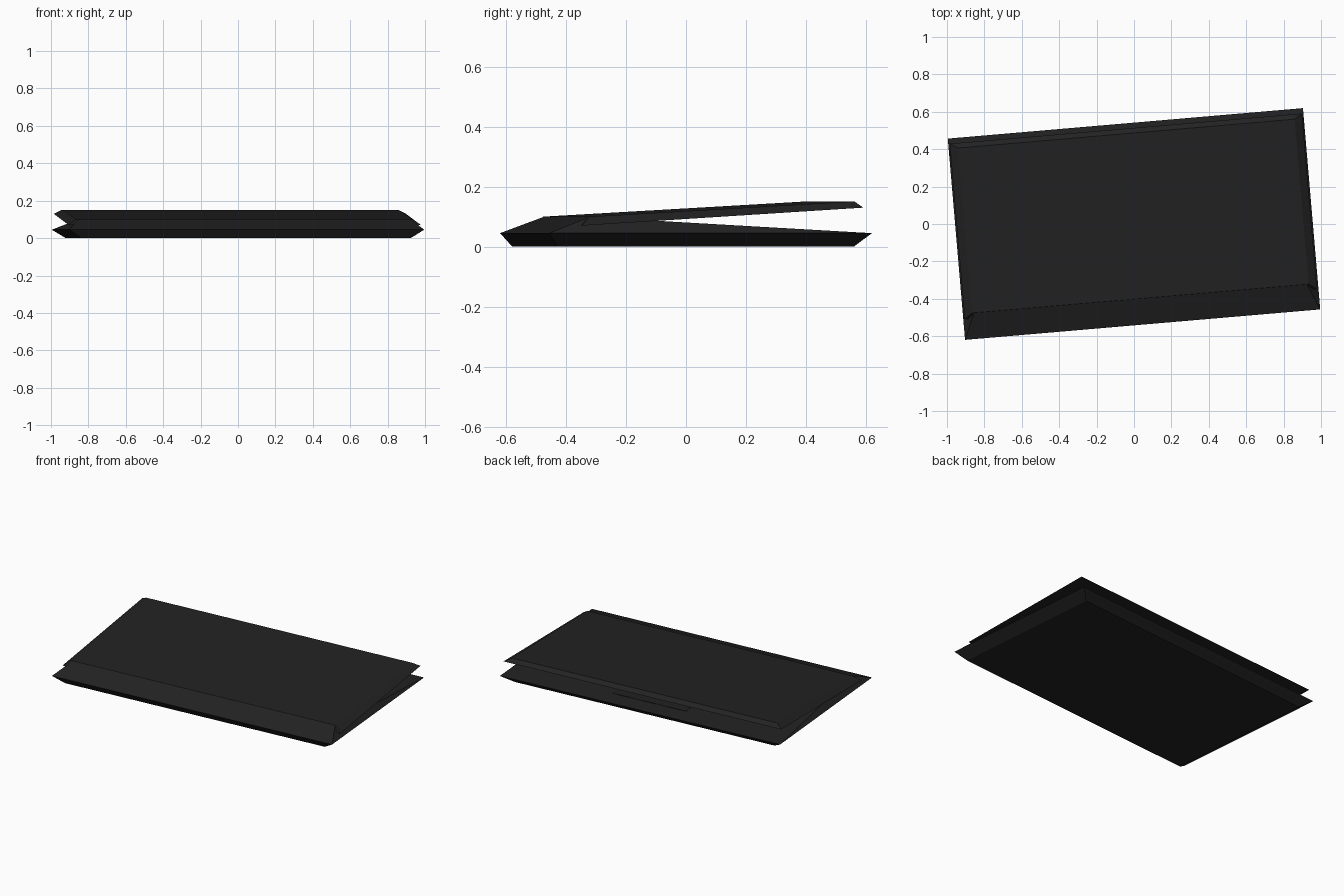
import bpy, bmesh, math
from mathutils import Matrix

if "Cube" in bpy.data.objects:
    bpy.data.objects.remove(bpy.data.objects["Cube"])

TURN = Matrix.Rotation(math.radians(4.9), 4, 'Z')

mat = bpy.data.materials.new("black_plastic")
mat.diffuse_color = (0.016, 0.016, 0.016, 1)
mat.use_nodes = True
mat.node_tree.nodes["Principled BSDF"].inputs["Base Color"].default_value = mat.diffuse_color
pad_mat = bpy.data.materials.new("pad_plastic")
pad_mat.diffuse_color = (0.014, 0.014, 0.014, 1)
pad_mat.use_nodes = True
pad_mat.node_tree.nodes["Principled BSDF"].inputs["Base Color"].default_value = pad_mat.diffuse_color


def ring(w, y0, z0, y1, z1):
    """Rectangle of half width w from front edge (y0, z0) to back edge (y1, z1)."""
    return [(-w, y0, z0), (w, y0, z0), (w, y1, z1), (-w, y1, z1)]


def loft(name, rings, material=mat, ridge=None):
    """Stack of four-sided rings; an optional ridge closes the top as a wedge."""
    bm = bmesh.new()
    loops = [[bm.verts.new(p) for p in r] for r in rings]
    bm.faces.new(loops[0][::-1])
    for a, b in zip(loops, loops[1:]):
        for i in range(4):
            j = (i + 1) % 4
            bm.faces.new((a[i], a[j], b[j], b[i]))
    top = loops[-1]
    if ridge:
        w, y, z = ridge
        left, right = bm.verts.new((-w, y, z)), bm.verts.new((w, y, z))
        bm.faces.new((top[0], top[1], right, left))
        bm.faces.new((top[2], top[3], left, right))
        bm.faces.new((top[1], top[2], right))
        bm.faces.new((top[3], top[0], left))
    else:
        bm.faces.new(top)
    bmesh.ops.recalc_face_normals(bm, faces=bm.faces)
    me = bpy.data.meshes.new(name)
    bm.to_mesh(me)
    bm.free()
    me.materials.append(material)
    ob = bpy.data.objects.new(name, me)
    ob.matrix_world = TURN
    bpy.context.collection.objects.link(ob)
    return ob


# Base: chamfered underside, wedge-shaped deck rising to the hinge ridge
loft("base", [ring(0.883, -0.505, 0, 0.485, 0),
              ring(0.953, -0.54, 0.045, 0.54, 0.045)],
     ridge=(0.893, -0.40, 0.099))

# Lid: thin bevelled slab, slightly open at the back
loft("lid", [ring(0.945, -0.43, 0.070, 0.512, 0.130),
             ring(0.903, -0.40, 0.100, 0.485, 0.151)])


# Touchpad lying on the sloping deck
def deck(y, lift):
    return 0.045 + (0.54 - y) * 0.054 / 0.94 + lift


loft("touchpad", [ring(0.25, 0.12, deck(0.12, -0.002), 0.43, deck(0.43, -0.002)),
                  ring(0.25, 0.12, deck(0.12, 0.002), 0.43, deck(0.43, 0.002))],
     pad_mat)
